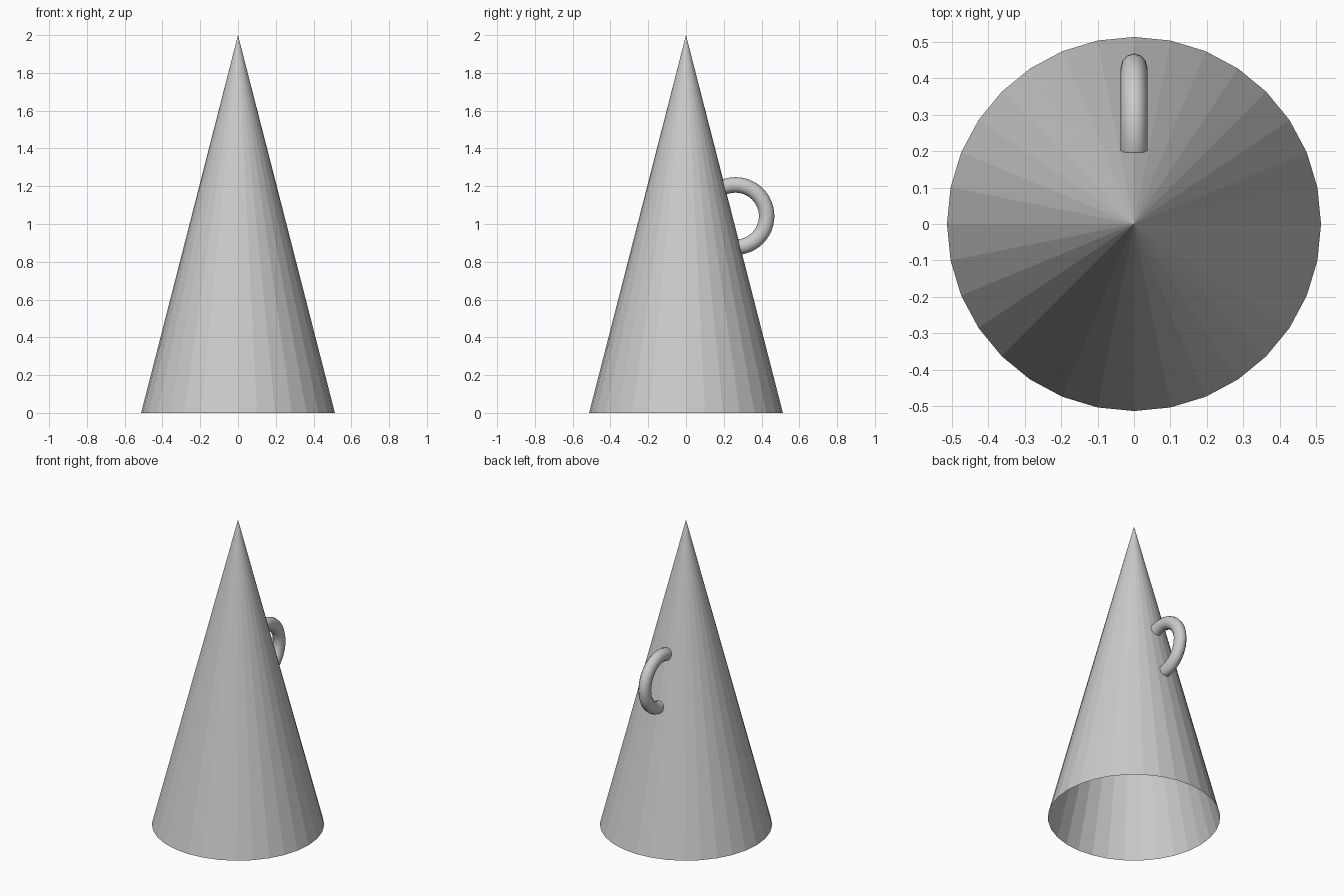
import bpy
import math

if "Cube" in bpy.data.objects:
    bpy.data.objects.remove(bpy.data.objects["Cube"])

HEIGHT = 2.0
RADIUS = 0.513

# Hollow cone body, open at the bottom, flat facets
bpy.ops.mesh.primitive_cone_add(vertices=32, radius1=RADIUS, radius2=0, depth=HEIGHT,
                                end_fill_type='NOTHING', location=(0, 0, HEIGHT / 2))
bpy.context.object.name = "cone_body"

# Ring handle sunk halfway into the back of the cone, standing in the YZ plane
bpy.ops.mesh.primitive_torus_add(major_segments=48, minor_segments=12,
                                 major_radius=0.165, minor_radius=0.041,
                                 location=(0, 0.262, 1.042),
                                 rotation=(0, math.pi / 2, 0))
handle = bpy.context.object
handle.name = "ring_handle"
handle.scale.z = 0.9
bpy.ops.object.shade_smooth_by_angle(angle=math.radians(35))
